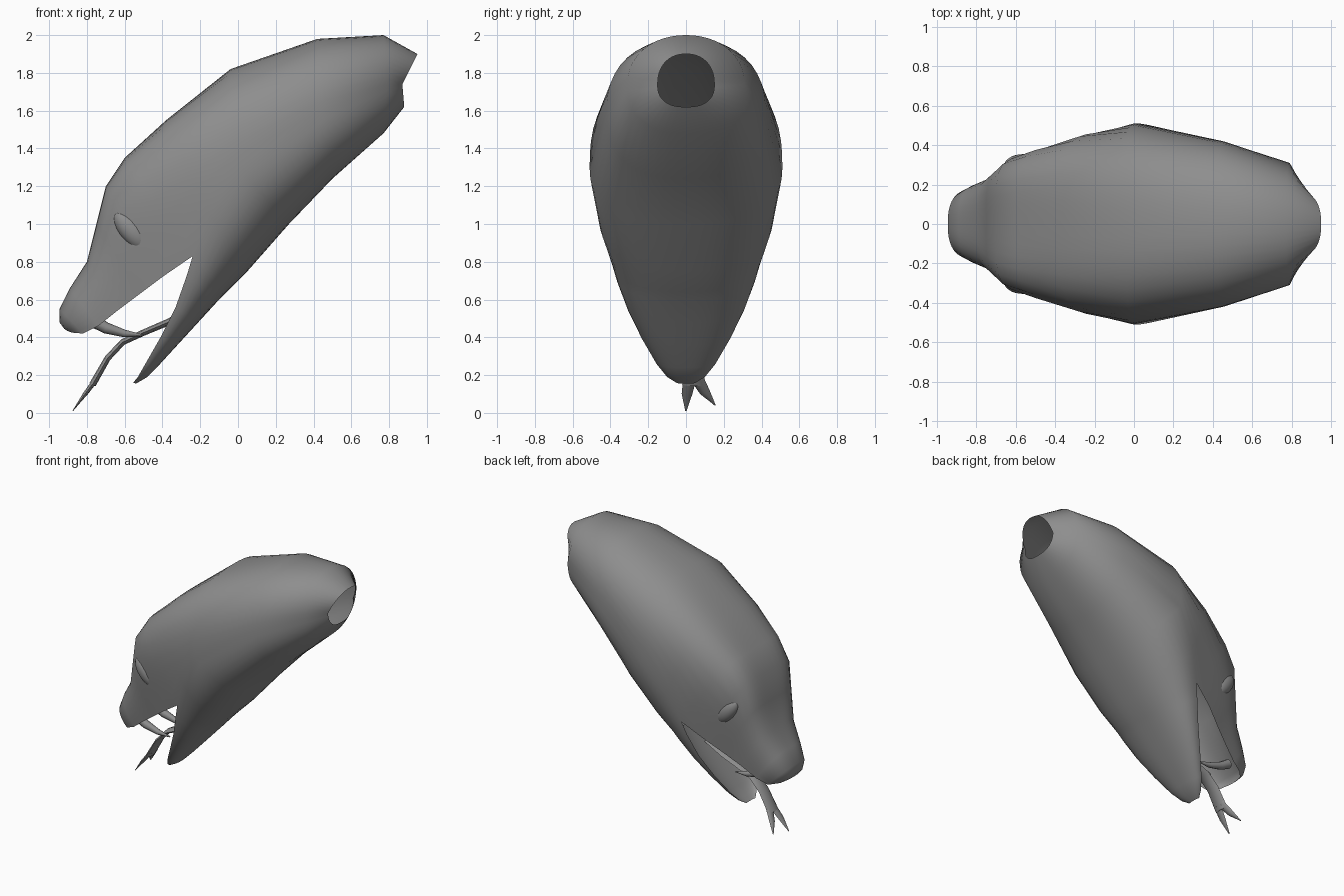
import bpy, bmesh, math
from mathutils import Vector

if "Cube" in bpy.data.objects:
    bpy.data.objects.remove(bpy.data.objects["Cube"])

grey = bpy.data.materials.new("warm_grey")
grey.diffuse_color = (0.27, 0.27, 0.27, 1)
grey.use_nodes = True
grey.node_tree.nodes["Principled BSDF"].inputs["Base Color"].default_value = grey.diffuse_color
N = 24  # steps across each half section


def finish(name, bm, angle=50):
    bmesh.ops.remove_doubles(bm, verts=bm.verts, dist=0.002)
    bmesh.ops.recalc_face_normals(bm, faces=bm.faces)
    me = bpy.data.meshes.new(name)
    bm.to_mesh(me)
    bm.free()
    me.materials.append(grey)
    ob = bpy.data.objects.new(name, me)
    bpy.context.collection.objects.link(ob)
    bpy.ops.object.select_all(action='DESELECT')
    ob.select_set(True)
    bpy.context.view_layer.objects.active = ob
    bpy.ops.object.shade_smooth_by_angle(angle=math.radians(angle))
    return ob


def arc(side, crown, w, p):
    """Half section from one side over the crown to the other; small p is boxy."""
    pts = []
    for i in range(N + 1):
        a = -math.pi / 2 + math.pi * i / N
        s, c = math.sin(a), max(0, math.cos(a))
        r = (abs(s) ** (2 / p) + c ** (2 / p)) ** (-p / 2)
        pts.append(Vector((side[0] + (crown[0] - side[0]) * c * r, w * s * r,
                           side[1] + (crown[1] - side[1]) * c * r)))
    return pts


def loft(bm, rows, cap=False, ring=False):
    vs = [[bm.verts.new(p) for p in r] for r in rows]
    for a, b in zip(vs, vs[1:]):
        n = len(a)
        for i in range(n if ring else n - 1):
            j = (i + 1) % n
            bm.faces.new((a[i], a[j], b[j], b[i]))
    if cap:
        bm.faces.new(vs[0])
        bm.faces.new(vs[-1])


# Body stations: crown, side, belly, half width, crown boxiness
body = [((.95, 1.9), (.87, 1.74), (.88, 1.62), .15, .9),
        ((.77, 2.0), (.79, 1.74), (.77, 1.48), .31, .95),
        ((.42, 1.98), (.45, 1.6), (.5, 1.24), .42, .87),
        ((-.04, 1.82), (.0, 1.3), (.27, 1.0), .51, .78),
        ((-.38, 1.55), (-.15, 1.05), (.05, .75), .46, .55),
        ((-.60, 1.35), (-.24, .83), (-.06, .64), .395, .42)]
# Snout stations: crown, lip, half width, boxiness
snout = [((-.70, 1.2), (-.40, .72), .345, .36), ((-.75, 1.0), (-.52, .63), .29, .4),
         ((-.80, .8), (-.64, .54), .24, .5), ((-.89, .66), (-.74, .46), .205, .65),
         ((-.945, .55), (-.82, .42), .175, .8), ((-.945, .48), (-.88, .425), .11, .8),
         ((-.92, .445), (-.905, .435), .05, .8)]
# Lower jaw stations: lip, belly, half width
jaw = [((-.27, .73), (-.1, .6), .37), ((-.33, .56), (-.21, .48), .31),
       ((-.41, .40), (-.32, .36), .235), ((-.49, .26), (-.43, .24), .155),
       ((-.53, .19), (-.48, .19), .10), ((-.555, .16), (-.54, .155), .05)]


def mix(a, b, f):
    return (a[0] + (b[0] - a[0]) * f, a[1] + (b[1] - a[1]) * f)


# Head skin with mouth linings
bm = bmesh.new()
up = [(t, s, w, p) for t, s, b, w, p in body] + snout
low = [(s, b, w) for t, s, b, w, p in body] + jaw
loft(bm, [arc(s, t, w, p) for t, s, w, p in up])
loft(bm, [arc(s, b, w, .8) for s, b, w in low])
loft(bm, [arc(s, mix(s, t, .55), w, .85) for t, s, w, p in up[5:]])
loft(bm, [arc(s, mix(s, b, .75), w, .85) for s, b, w in low[5:]])
finish("head", bm)


# Eyes set into both cheeks
for side, tag in ((-1, "right"), (1, "left")):
    bm = bmesh.new()
    bmesh.ops.create_uvsphere(bm, u_segments=20, v_segments=12, radius=1)
    t = math.radians(50)
    for v in bm.verts:
        a, y, b = v.co.x * .13, v.co.y * .055, v.co.z * .065
        v.co = Vector((-.56 - a * math.cos(t) + b * math.sin(t), side * .30 + y,
                       .965 + a * math.sin(t) + b * math.cos(t)))
    finish("eye_" + tag, bm)


# Tapered tube along a path
def tube(name, path, radii, flat=1):
    bm = bmesh.new()
    rows = []
    for i, p in enumerate(path):
        d = Vector(path[min(i + 1, len(path) - 1)]) - Vector(path[max(i - 1, 0)])
        u = d.cross(Vector((0, 1, 0))).normalized()
        v = d.cross(u).normalized()
        rows.append([Vector(p) + radii[i] * (u * math.cos(k * math.pi / 4) * flat
                     + v * math.sin(k * math.pi / 4)) for k in range(8)])
    loft(bm, rows, cap=True, ring=True)
    finish(name, bm)


# Fangs curving back from the upper lip
for side, tag in ((-1, "right"), (1, "left")):
    y = side * .11
    tube("fang_" + tag, [(-.77, y, .49), (-.70, y, .45), (-.60, y, .42), (-.50, y, .41)],
         [.035, .03, .02, .004])

# Forked tongue
tube("tongue", [(-.22, .03, .56), (-.37, .03, .48), (-.5, .03, .425), (-.61, .035, .375),
                (-.69, .04, .29), (-.77, .04, .15)],
     [.06, .06, .055, .055, .055, .06], .3)
tube("tongue_tip_right", [(-.75, .02, .18), (-.81, .005, .10), (-.875, 0, .01)],
     [.035, .028, .004], .4)
tube("tongue_tip_left", [(-.75, .06, .18), (-.80, .10, .11), (-.85, .155, .04)],
     [.035, .028, .004], .4)
